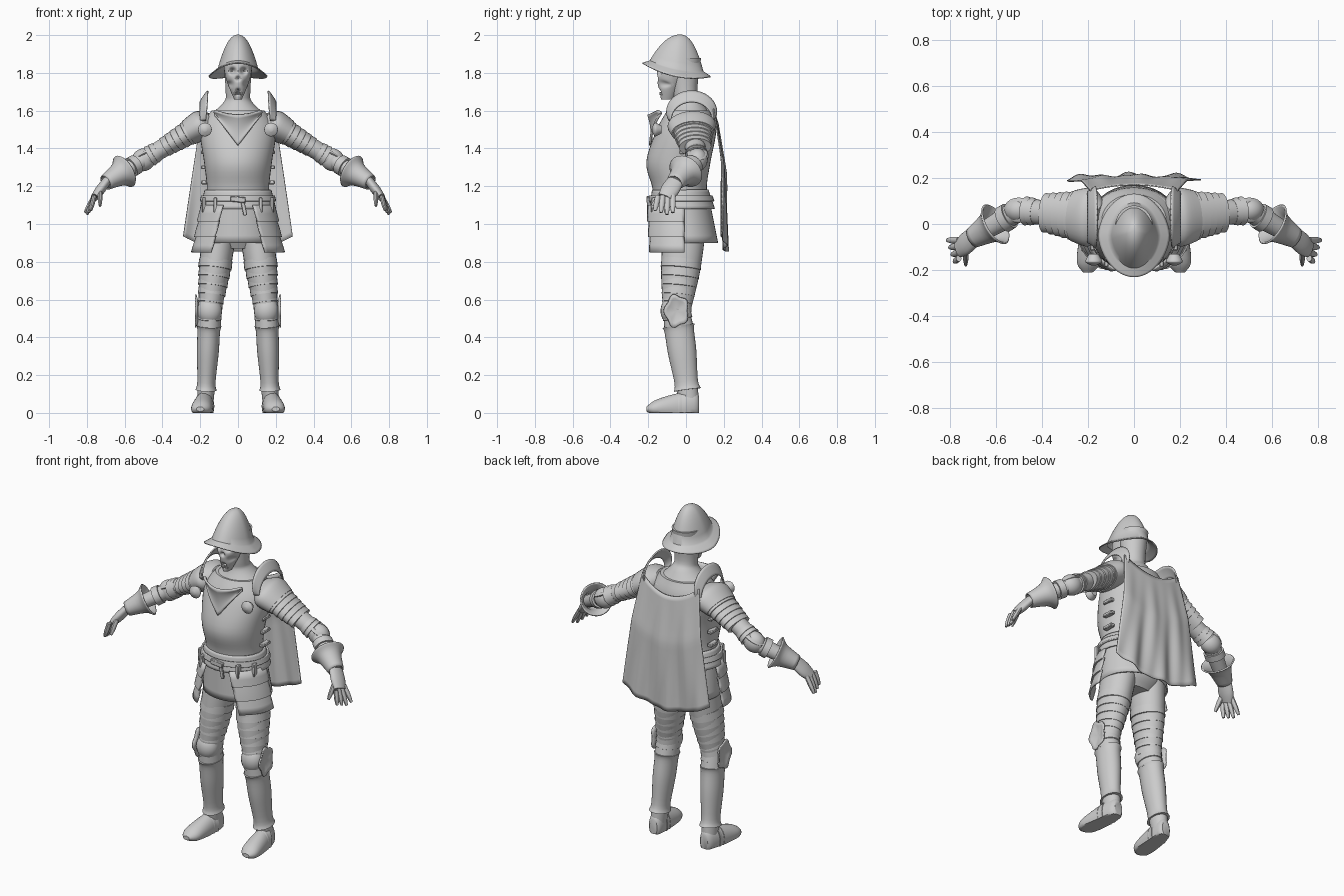
import bpy, bmesh, math
from math import sin, cos, pi, exp, floor
from mathutils import Vector, Matrix

cube = bpy.data.objects.get("Cube")
if cube:
    bpy.data.objects.remove(cube, do_unlink=True)

grey = bpy.data.materials.new("plain_grey")
grey.use_nodes = True
grey.diffuse_color = (0.6, 0.6, 0.6, 1)
grey.node_tree.nodes["Principled BSDF"].inputs["Base Color"].default_value = grey.diffuse_color
parts = []

# Joints of the left side, shared by limbs and armour
SHOULDER, ELBOW, WRIST = Vector((0.2, 0.03, 1.52)), Vector((0.5, 0.06, 1.34)), Vector((0.7, -0.06, 1.22))
KNUCKLES = Vector((0.76, -0.11, 1.14))
HIP, KNEE, ANKLE = Vector((0.1, -0.01, 0.95)), Vector((0.15, -0.05, 0.54)), Vector((0.17, 0.01, 0.1))
HEEL, TOE = Vector((0.17, 0.07, 0.04)), Vector((0.2, -0.21, 0.02))
ARM, LEG, HAND, FOOT = (SHOULDER, ELBOW, WRIST), (HIP, KNEE, ANKLE), (WRIST, KNUCKLES), (HEEL, TOE)
SIDEWAYS, DEPTH, UPWARD = Vector((1, 0, 0)), Vector((0, 1, 0)), Vector((0, 0, 1))


def finish(name, bm, mirror=False, thick=0.0):
    bmesh.ops.remove_doubles(bm, verts=bm.verts, dist=0.0002)
    bmesh.ops.recalc_face_normals(bm, faces=bm.faces)
    mesh = bpy.data.meshes.new(name)
    bm.to_mesh(mesh)
    bm.free()
    mesh.materials.append(grey)
    ob = bpy.data.objects.new(name, mesh)
    bpy.context.collection.objects.link(ob)
    if thick:
        solid = ob.modifiers.new("thickness", "SOLIDIFY")
        solid.thickness, solid.offset = thick, 0
    if mirror:
        ob.modifiers.new("mirror", "MIRROR")
    parts.append(ob)


def skin(bm, rows, closed):
    rows = [[bm.verts.new(point) for point in row] for row in rows]
    count = len(rows[0])
    for above, below in zip(rows, rows[1:]):
        for i in range(count if closed else count - 1):
            j = (i + 1) % count
            bm.faces.new((above[i], above[j], below[j], below[i]))
    return rows


def sheet(name, shape, us, vs, mirror=False, thick=0.0, closed=False):
    bm = bmesh.new()
    skin(bm, [[shape(u, v) for u in us] for v in vs], closed)
    finish(name, bm, mirror, thick)


def span(start, end, steps):
    return [start + (end - start) * i / steps for i in range(steps + 1)]


def circle(steps):
    return span(0, 2 * pi, steps)[:-1]


def spline(points, steps):
    """Smooth curve through tuples of any length."""
    last, out = len(points) - 1, []
    for i in range(last):
        a, b, c, d = (Vector(points[min(max(k, 0), last)]) for k in range(i - 1, i + 3))
        for t in span(0, 1, steps)[:-1]:
            out.append(b + (c - a) * t / 2 + (a - b * 2.5 + c * 2 - d / 2) * t ** 2 + ((b - c) * 3 + d - a) / 2 * t ** 3)
    return out + [Vector(points[last])]


def loft(name, rings, mirror, axis=None, ref=DEPTH, sides=28, cap=True, thick=0.0, ground=None):
    """Skin elliptical sections of (centre, width radius, radius along ref)."""
    bm, rows = bmesh.new(), []
    for i, (centre, wide, deep) in enumerate(rings):
        along = axis or (rings[min(i + 1, len(rings) - 1)][0] - rings[max(i - 1, 0)][0]).normalized()
        u = ref.cross(along).normalized()
        v = along.cross(u)
        row = [centre + u * wide * cos(a) + v * deep * sin(a) for a in circle(sides)]
        if ground is not None:
            for point in row:
                point.z = max(point.z, ground)
        rows.append(row)
    rows = skin(bm, rows, True)
    if cap:
        bm.faces.new(rows[0])
        bm.faces.new(rows[-1])
    finish(name, bm, mirror, thick)


def at(path, t):
    i = min(max(floor(t), 0), len(path) - 2)
    return path[i] + (path[i + 1] - path[i]) * (t - i)


def limb(name, path, stations, depth=1.2, taper=0.0, steps=4, **options):
    """Tube along joints; each station is (joint number, radius)."""
    rings = [(at(path, t), r, r * (depth + taper * t)) for t, r in spline(stations, steps)]
    loft(name, rings, True, **options)


def bands(name, path, start, end, wide, narrow, count, **options):
    """Overlapping flared plates around a limb."""
    stations = []
    for k in range(count):
        for s, flare in ((k, 1), (k + 0.95, 1.07)):
            s /= count
            stations.append((start + (end - start) * s, (wide + (narrow - wide) * s) * flare))
    limb(name, path, stations, steps=1, **options)


def body(name, levels, steps=5, **options):
    """Upright form; each level is (height, half width, front, back)."""
    rings = [(Vector((0, (f + b) / 2, z)), w, (b - f) / 2) for z, w, f, b in spline(levels, steps)]
    loft(name, rings, False, axis=UPWARD, sides=40, **options)


def hoop(name, top, bottom, grow, flare):
    levels = []
    for z, extra in ((top, grow), (bottom, grow + flare)):
        drop = 1.15 - z
        levels.append((z, 0.17 + drop / 10 + extra, -0.17 - extra, 0.115 + drop / 5 + extra))
    body(name, levels, cap=False, thick=0.01)


def ball(name, centre, size, tilt=0.0):
    bm = bmesh.new()
    bmesh.ops.create_uvsphere(bm, u_segments=20, v_segments=12, radius=1)
    bm.transform(Matrix.Translation(centre) @ Matrix.Rotation(tilt, 4, "Y") @ Matrix.Diagonal((*size, 1)))
    finish(name, bm, True)


def box(name, centre, size, mirror=False, tilt=0.0):
    bm = bmesh.new()
    bmesh.ops.create_cube(bm, size=1)
    bm.transform(Matrix.Translation(centre) @ Matrix.Rotation(tilt, 4, "Y") @ Matrix.Diagonal((*size, 1)))
    bmesh.ops.bevel(bm, geom=bm.edges[:], offset=min(size) / 5, segments=1, affect="EDGES")
    finish(name, bm, mirror)


# Helmet: pointed dome up to radius factor one, then a sloping brim
def helmet(a, r):
    inner, brim = min(r, 1), max(r - 1, 0)
    x = (0.105 * inner + 0.1 * brim) * sin(a) * (1 - abs(cos(a)) / 10)
    y = -0.03 - 0.02 * inner - (0.14 * inner + 0.08 * brim) * cos(a)
    slope = 0.2 * (y + 0.05) + (0.015 + 0.04 * brim) * sin(a) ** 2
    return (x, y, 2 - 0.165 * inner ** 2.2 - 0.04 * brim - slope * inner ** 2)


sheet("helmet", helmet, circle(48), span(0, 1.5, 15), thick=0.006, closed=True)

# Skull with sunken eyes, nose, mouth and cheeks, each (x, z, size, depth)
PITS = ((0.03, 1.81, 0.015, 0.04), (0, 1.77, 0.01, 0.025), (0, 1.7, 0.012, 0.035), (0.046, 1.74, 0.015, 0.025))


def skull(a, h):
    wide = 0.02 + 0.055 * sin(2 * h)
    x, z = wide * sin(a), 1.66 + 0.24 * h
    y = -0.1 + h / 20 - (wide + 0.012) * cos(a)
    if cos(a) > 0:
        y += sum(deep * exp(-((abs(x) - px) ** 2 + (z - pz) ** 2) / size ** 2) for px, pz, size, deep in PITS)
    return (x, y, z)


sheet("skull", skull, circle(72), span(0, 1, 44), closed=True)
for z in (1.72, 1.69):
    for i in range(-2, 3):
        box("tooth", (i * 0.009, -0.135 + abs(i) * 0.003, z), (0.007, 0.01, 0.016))

# Hooded neck, breastplate and its raised V plate
body("neck_hood", [(1.88, 0.08, -0.09, 0.08), (1.7, 0.065, -0.07, 0.06), (1.64, 0.08, -0.07, 0.09), (1.55, 0.18, -0.12, 0.15)])
body("cuirass", [(1.12, 0.17, -0.17, 0.12), (1.2, 0.165, -0.18, 0.11), (1.33, 0.18, -0.21, 0.13),
                 (1.5, 0.2, -0.155, 0.16), (1.6, 0.14, -0.1, 0.13)])


def chest_plate(u, v):
    low, high = 1.415 + 0.165 * abs(u), 1.58 + 0.02 * u * u
    return (u / 8, -0.19 + 0.05 * u * u + 0.05 * v * (1 - v) - v / 100, low + (high - low) * v)


sheet("chest_v_plate", chest_plate, span(-1, 1, 20), span(0, 1, 8), thick=0.012)
for z in span(1.22, 1.38, 2):
    box("side_buckle", (0.18, 0, z), (0.03, 0.07, 0.02), mirror=True)

# Waist: flared fauld, belt, tunic skirt, hips and straps
hoop("fauld", 1.18, 1.08, 0.005, 0.015)
hoop("belt", 1.15, 1.12, 0.02, 0.005)
hoop("tunic_skirt", 1.15, 0.9, 0, 0)
body("hips", [(1.1, 0.16, -0.15, 0.1), (0.95, 0.17, -0.12, 0.12), (0.87, 0.12, -0.08, 0.07)])
box("belt_buckle", (0, -0.2, 1.13), (0.08, 0.02, 0.03), tilt=0.1)
box("belt_tail", (0.03, -0.2, 1.09), (0.02, 0.012, 0.09), tilt=-0.2)
box("front_tasset_strap", (0.12, -0.17, 1.1), (0.02, 0.03, 0.08), mirror=True)
box("side_tasset_strap", (0.18, -0.1, 1.1), (0.02, 0.03, 0.08), mirror=True)


# Tasset: three stepped plates hanging round the front of each hip
def tasset(u, v):
    s = floor(v) / 3 + (v % 1) / 2.7
    a = (-1.15 + s / 5) * (1 - u) + u / 12
    radius = 0.19 + 0.045 * s + 0.01 * (v % 1)
    return (radius * cos(a), -0.025 + (radius - s / 25) * sin(a), 1.1 - s / 4)


sheet("tasset", tasset, span(0, 1, 14), [k + t for k in range(3) for t in (0, 0.5, 0.9)], mirror=True, thick=0.01)


# Cape with soft vertical folds
def cape(u, v):
    fold = v / 100 * sin(9 * u + 2 * v) + v / 200 * sin(17 * u - 3 * v)
    y = 0.17 + 0.04 * min(1, 2.5 * v) - u * u * (2 - v) / 80
    return (u * (0.19 + v / 10), y + fold, 1.53 + 0.08 * u * u - 0.675 * v)


sheet("cape", cape, span(-1, 1, 48), span(0, 1, 24), thick=0.006)


# Shoulder: domed pauldron, upright neck guard, roundel and arm bands
def neck_guard(a, v):
    radius = 0.095 + 0.06 * v * cos(0.9 * a)
    return (0.2 - 0.03 * v - 0.01 * v * v * cos(a), 0.03 + 1.15 * radius * sin(a), 1.55 + radius * cos(a))


sheet("neck_guard", neck_guard, span(-1.6, 1.6, 24), span(0, 1, 5), mirror=True, thick=0.008)
limb("pauldron", ARM, [(-0.2, 0.04), (-0.1, 0.07), (0, 0.08), (0.2, 0.07)], depth=1.6)
bands("upper_arm_bands", ARM, 0.15, 0.63, 0.065, 0.05, 5, depth=1.6)
boss = Vector((0.175, -0.13, 1.5))
limb("roundel", (boss, boss - DEPTH / 20), [(0, 0.02), (0.6, 0.036), (0.8, 0.03), (1, 0.01)], depth=1, ref=UPWARD)

# Arm: sleeve, elbow armour and flared gauntlet
limb("arm", ARM, [(0.4, 0.05), (1, 0.047), (2, 0.033)], depth=1.1)
ball("elbow_cop", ELBOW, (0.065, 0.055, 0.06), tilt=0.5)
ball("elbow_wing", ELBOW + UPWARD / 30, (0.075, 0.055, 0.014), tilt=0.5)
bands("elbow_bands", ARM, 0.75, 0.9, 0.05, 0.054, 2, depth=1.1)
bands("forearm_band", ARM, 1.2, 1.35, 0.053, 0.05, 1, depth=1.1)
limb("gauntlet_cuff", ARM, [(1.5, 0.09), (1.65, 0.06), (2, 0.038)], depth=0.9, taper=0.1, cap=False, thick=0.008)

# Hand with spread fingers
limb("palm", HAND, [(-0.2, 0.023), (0.5, 0.026), (1, 0.02)], depth=1.9)
FINGER = [(0, 0.012), (0.6, 0.012), (1, 0.007)]
for i in range(4):
    base = KNUCKLES + Vector((0, 0.04 - i / 38, 0.01))
    tip = base + Vector((0.05 - i / 100, -0.005 * i, abs(i - 1) / 100 - 0.1))
    limb("finger", (base, tip), FINGER, sides=10)
base = (WRIST + KNUCKLES - DEPTH / 20) / 2
limb("thumb", (base, base - DEPTH / 15 - UPWARD / 12), FINGER, depth=1.4, sides=10)

# Leg: limb, thigh plates, knee armour and greave
limb("leg", LEG, [(0, 0.09), (0.5, 0.082), (1, 0.06), (1.5, 0.055), (2.1, 0.042)], depth=1.25)
bands("thigh_plates", LEG, 0.34, 0.8, 0.088, 0.068, 4)
bands("knee_bands", LEG, 0.8, 1.2, 0.064, 0.06, 4)
ball("knee_cop", KNEE - DEPTH / 40, (0.066, 0.06, 0.075))
limb("greave", LEG, [(1.18, 0.066), (1.25, 0.06), (1.5, 0.058), (1.85, 0.048), (1.95, 0.056)], depth=1.3)


def knee_fan(a, r):
    edge = r * (1 - cos(5 * a) / 10)
    return KNEE + SIDEWAYS * (0.06 + r * r / 70) + DEPTH * edge * cos(a) / 16 + UPWARD * edge * sin(a) / 12


sheet("knee_fan", knee_fan, circle(30), span(0, 1, 4), mirror=True, thick=0.008, closed=True)

# Armoured shoe with a flat sole and overlapping toe plates
SHOE = dict(depth=1.9, taper=-1.3, ref=UPWARD, axis=-DEPTH, ground=0.0)
limb("shoe", FOOT, [(0, 0.025), (0.1, 0.043), (0.5, 0.054), (0.85, 0.052), (1, 0.02)], **SHOE)
bands("toe_plates", FOOT, 0.85, 0.25, 0.052, 0.049, 5, **SHOE)

# Smooth shading with crisp plate edges
bpy.ops.object.select_all(action="DESELECT")
for ob in parts:
    ob.select_set(True)
bpy.context.view_layer.objects.active = parts[0]
bpy.ops.object.shade_smooth_by_angle(angle=math.radians(38))
